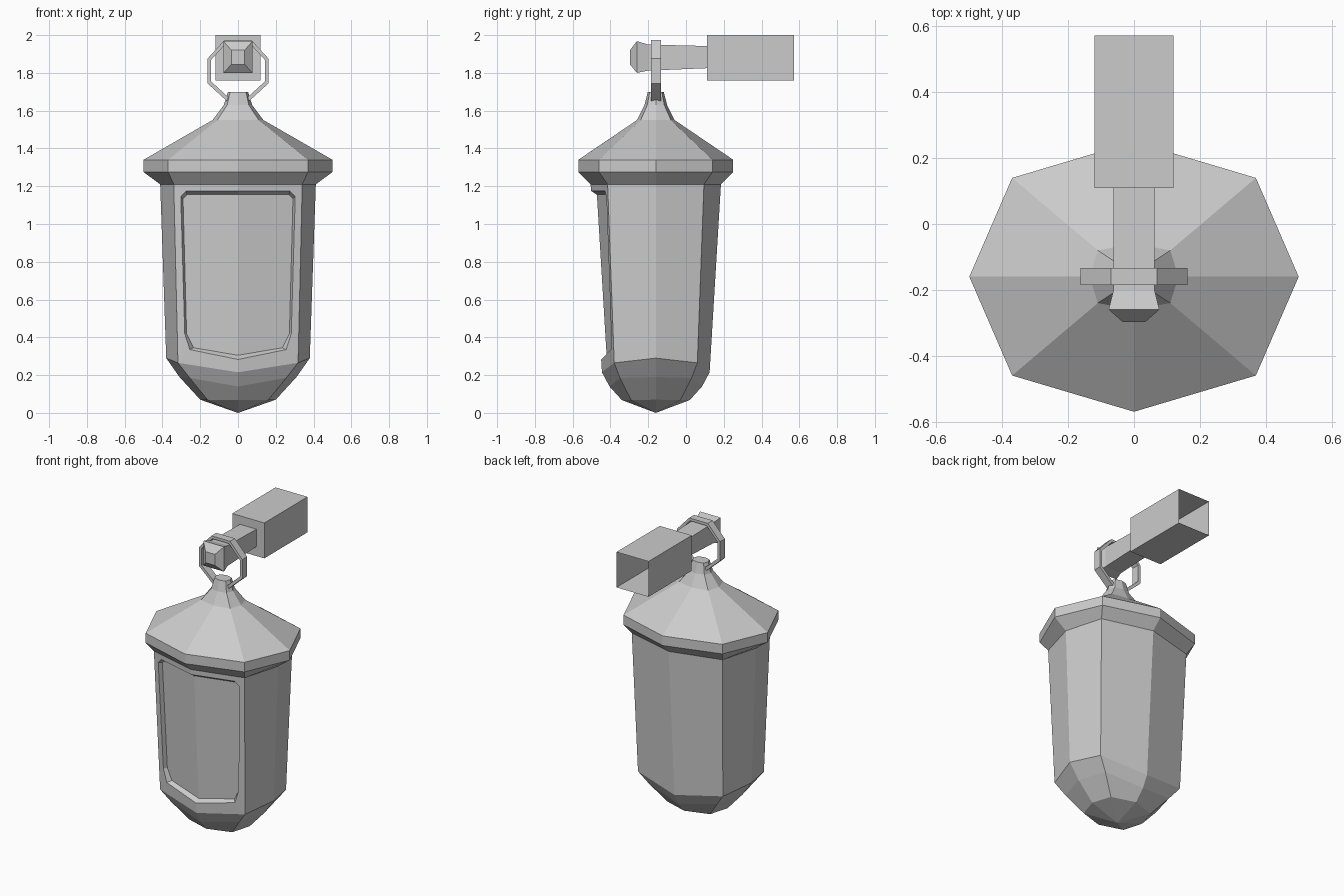
import bpy, bmesh

if "Cube" in bpy.data.objects:
    bpy.data.objects.remove(bpy.data.objects["Cube"])

CY = -0.16  # lantern axis


def finish(bm, name):
    bmesh.ops.remove_doubles(bm, verts=bm.verts, dist=0.0005)
    bmesh.ops.recalc_face_normals(bm, faces=bm.faces)
    me = bpy.data.meshes.new(name)
    bm.to_mesh(me)
    bm.free()
    ob = bpy.data.objects.new(name, me)
    bpy.context.collection.objects.link(ob)
    return ob


def poly(bm, pts):
    return bm.faces.new([bm.verts.new(p) for p in pts])


def octagon(a, dx, b, dy, zs, zd, zf):
    """Stretched octagon: side (a), diagonal (dx, dy), front/back (b) and their heights."""
    return [(a, CY, zs), (dx, CY + dy, zd), (0, CY + b, zf), (-dx, CY + dy, zd),
            (-a, CY, zs), (-dx, CY - dy, zd), (0, CY - b, zf), (dx, CY - dy, zd)]


def skin(bm, rings, skip=()):
    for r, (lo, hi) in enumerate(zip(rings, rings[1:])):
        n = len(lo)
        for i in range(n):
            if (r, i) not in skip:
                j = (i + 1) % n
                poly(bm, [lo[i], lo[j], hi[j], hi[i]])


# body with rounded base; the two front panels are left open for the window
rim = octagon(0.412, 0.34, 0.345, 0.255, 1.21, 1.21, 1.21)
sill = octagon(0.38, 0.318, 0.285, 0.22, 0.29, 0.265, 0.215)
low = octagon(0.31, 0.255, 0.245, 0.19, 0.19, 0.185, 0.14)
foot = octagon(0.2, 0.16, 0.18, 0.13, 0.07, 0.068, 0.068)
bm = bmesh.new()
skin(bm, [foot, low, sill, rim], skip={(2, 5), (2, 6)})
for i in range(8):
    poly(bm, [foot[i], foot[(i + 1) % 8], (0, CY, 0)])


def front(x, z, depth=0.0):
    """Point on the creased front wall, pushed inward by depth."""
    t = (z - 0.215) / (1.21 - 0.215)
    mid = -0.445 - 0.06 * t
    slope = 0.205 + 0.062 * t
    return (x, mid + slope * abs(x) + depth, z)


# window frame, bevelled reveal and sunken pane
outer = [(0, 1.175), (0.275, 1.175), (0.303, 1.145), (0.282, 0.42), (0.255, 0.335), (0, 0.283)]
inner = [(0, 1.155), (0.27, 1.155), (0.291, 1.135), (0.272, 0.42), (0.235, 0.345), (0, 0.305)]
for s in (1, -1):
    o = [front(s * x, z) for x, z in outer]
    p = [front(s * x, z, 0.03) for x, z in inner]
    top, bot = (s * 0.34, CY - 0.255, 1.21), (s * 0.318, CY - 0.22, 0.265)
    poly(bm, [o[0], rim[6], top, o[1]])
    poly(bm, [o[1], top, o[2]])
    poly(bm, [o[2], top, bot, o[3]])
    poly(bm, [o[3], bot, o[4]])
    poly(bm, [o[4], bot, sill[6], o[5]])
    for k in range(5):
        poly(bm, [o[k], o[k + 1], p[k + 1], p[k]])
    poly(bm, p)
finish(bm, "lantern_body")

# roof: soffit, eave band, slope, flared neck
roof = [rim] + [octagon(a, dx, b, dy, z, z, z) for a, dx, b, dy, z in (
    (0.5, 0.37, 0.41, 0.30, 1.275), (0.5, 0.37, 0.41, 0.30, 1.34),
    (0.135, 0.11, 0.1, 0.08, 1.55), (0.075, 0.057, 0.06, 0.045, 1.63),
    (0.053, 0.042, 0.042, 0.032, 1.70))]
bm = bmesh.new()
skin(bm, roof)
poly(bm, roof[-1])
finish(bm, "lantern_roof")

# hanging ring
half_out = [(0.07, 1.975), (0.162, 1.875), (0.162, 1.745), (0.06, 1.652)]
half_in = [(0.062, 1.957), (0.143, 1.868), (0.143, 1.755), (0.055, 1.675)]


def loop(half, y):
    return [(x, y, z) for x, z in half] + [(-x, y, z) for x, z in reversed(half)]


bm = bmesh.new()
f, b = CY - 0.025, CY + 0.027
skin(bm, [loop(half_out, f), loop(half_out, b), loop(half_in, b), loop(half_in, f), loop(half_out, f)])
finish(bm, "hanging_ring")


def square(w, z0, z1, y):
    return [(-w, y, z0), (w, y, z0), (w, y, z1), (-w, y, z1)]


# support arm with flared tip
arm = [square(0.062, 1.825, 1.942, 0.115), square(0.062, 1.812, 1.95, -0.2),
       square(0.077, 1.80, 1.968, -0.26), square(0.035, 1.845, 1.92, -0.297)]
bm = bmesh.new()
skin(bm, arm)
poly(bm, arm[0])
poly(bm, arm[-1])
finish(bm, "support_arm")

# wall block, open at the back
block = [square(0.12, 1.76, 2.0, 0.11), square(0.12, 1.76, 2.0, 0.573)]
bm = bmesh.new()
skin(bm, block)
poly(bm, block[0])
finish(bm, "wall_block")
